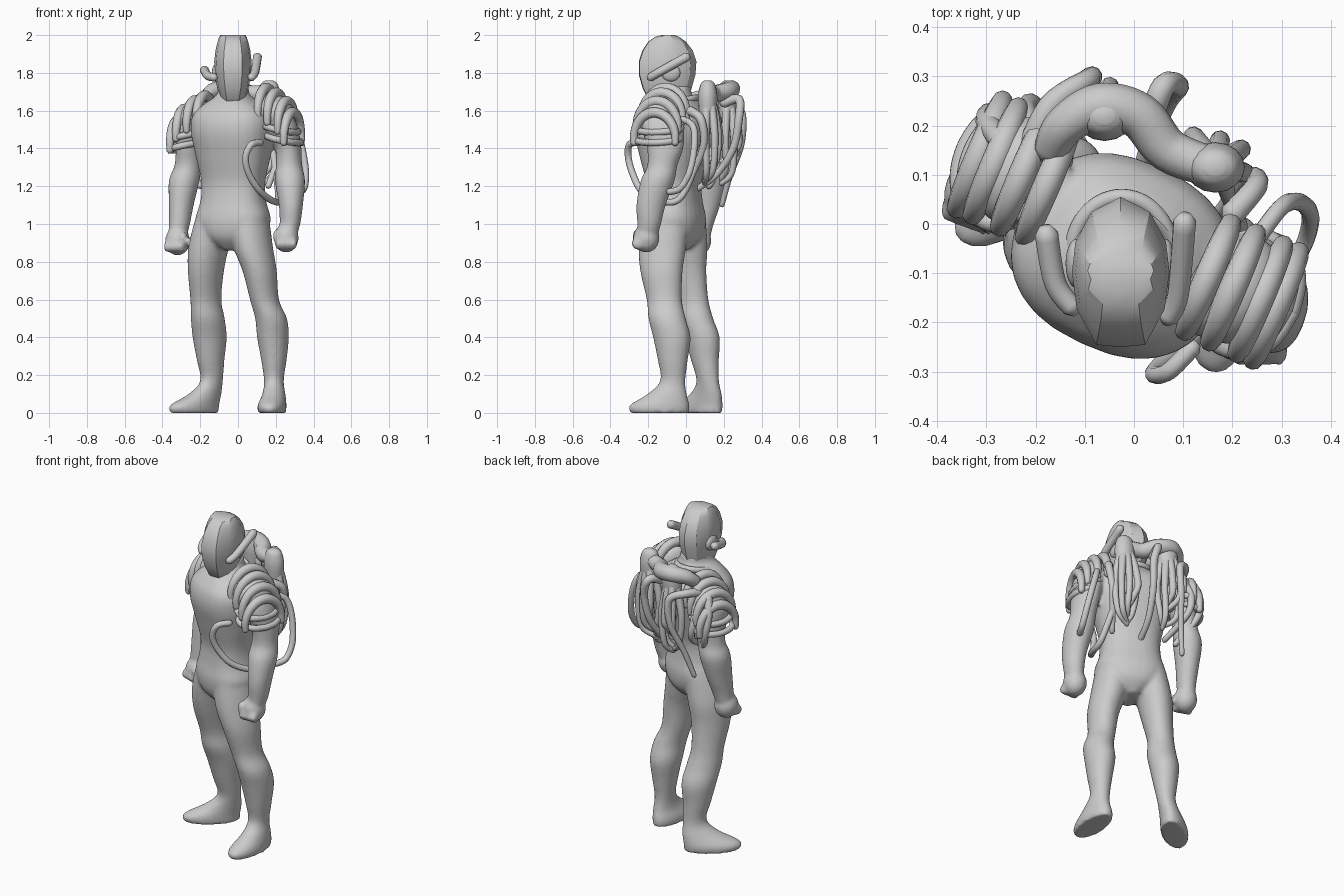
import bpy, bmesh, math, random
from mathutils import Vector, Matrix

cube = bpy.data.objects.get("Cube")
if cube:
    bpy.data.objects.remove(cube, do_unlink=True)

random.seed(4)
grey = bpy.data.materials.new("matte_grey")
grey.use_nodes = True
grey.diffuse_color = (0.6, 0.6, 0.6, 1)
grey.node_tree.nodes["Principled BSDF"].inputs["Base Color"].default_value = grey.diffuse_color


def finish(name, bm):
    bmesh.ops.recalc_face_normals(bm, faces=bm.faces)
    mesh = bpy.data.meshes.new(name)
    bm.to_mesh(mesh)
    bm.free()
    mesh.materials.append(grey)
    mesh.polygons.foreach_set("use_smooth", [True] * len(mesh.polygons))
    part = bpy.data.objects.new(name, mesh)
    bpy.context.collection.objects.link(part)
    return part


def turn_z(degrees):
    return Matrix.Rotation(math.radians(degrees), 3, 'Z')


def around(count):
    return [math.tau * i / count for i in range(count)]


def smooth_rows(rows, steps=5):
    """Catmull-Rom interpolation of rows of numbers."""
    out = []
    last = len(rows) - 1
    for i in range(last):
        before, start, end, after = (rows[max(0, min(last, i + k))] for k in (-1, 0, 1, 2))
        for step in range(steps):
            t = step / steps
            out.append([q + t * ((r - p) + t * (2*p - 5*q + 4*r - s + t * (3*(q - r) + s - p))) / 2
                        for p, q, r, s in zip(before, start, end, after)])
    return out + [list(rows[last])]


def skin(bm, rings):
    loops = [[bm.verts.new(point) for point in ring] for ring in rings]
    count = len(loops[0])
    for low, high in zip(loops, loops[1:]):
        for i in range(count):
            j = (i + 1) % count
            bm.faces.new((low[i], low[j], high[j], high[i]))
    bm.faces.new(loops[0][::-1])
    bm.faces.new(loops[-1])


def loft(bm, rows, power=2.0, count=28):
    """Stack of level rings: x, y, z, half width, half depth, yaw in degrees."""
    def bulge(value):
        return math.copysign(abs(value) ** (2 / power), value)
    rings = []
    for x, y, z, width, depth, yaw in smooth_rows(rows):
        rings.append([turn_z(yaw) @ Vector((bulge(math.cos(a)) * width, bulge(math.sin(a)) * depth, 0))
                      + Vector((x, y, z)) for a in around(count)])
    skin(bm, rings)


def limb(bm, centres, shape, low_yaw, high_yaw):
    """Loft of (height, half width, half depth) rings over the given centres."""
    low, high = shape[0][0], shape[-1][0]
    loft(bm, [(x, y, z, width, depth, low_yaw + (high_yaw - low_yaw) * (z - low) / (high - low))
              for (x, y), (z, width, depth) in zip(centres, shape)])


def ball(bm, centre, size, yaw=0):
    place = Matrix.Translation(centre) @ turn_z(yaw).to_4x4() @ Matrix.Diagonal((*size, 1))
    bmesh.ops.create_uvsphere(bm, u_segments=24, v_segments=16, radius=1, matrix=place)


def hose(name, points, thick, thin=None, swell=0, count=10):
    """Round-ended hose that tapers from thick to thin and may swell midway."""
    path = [Vector(row) for row in smooth_rows([tuple(p) for p in points], 6)]
    thin = thin or thick
    last = len(path) - 1
    radii = [thick + (thin - thick) * i / last + swell * math.sin(math.pi * i / last)
             for i in range(last + 1)]
    start, end = (path[0] - path[1]).normalized(), (path[-1] - path[-2]).normalized()
    path = [path[0] + start * thick * .7, *path, path[-1] + end * thin * .7]
    radii = [thick / 2, *radii, thin / 2]
    side = start.orthogonal().normalized()
    rings = []
    for i, (point, radius) in enumerate(zip(path, radii)):
        along = (path[min(i + 1, len(path) - 1)] - path[max(i - 1, 0)]).normalized()
        side = (side - along * side.dot(along)).normalized()
        up = along.cross(side)
        rings.append([point + radius * (side * math.cos(a) + up * math.sin(a)) for a in around(count)])
    bm = bmesh.new()
    skin(bm, rings)
    finish(name, bm)


def blend(part, voxel, repeat):
    remesh = part.modifiers.new("blend", 'REMESH')
    remesh.mode, remesh.voxel_size, remesh.use_smooth_shade = 'VOXEL', voxel, True
    soften = part.modifiers.new("soften", 'SMOOTH')
    soften.factor, soften.iterations = 0.5, repeat


# Body suit: torso, legs, boots, arms and fists blended into one skin
bm = bmesh.new()
torso = [(.86, .03, .08), (.93, .15, .14), (1.02, .2, .155), (1.12, .175, .14), (1.22, .17, .135),
         (1.35, .195, .165), (1.48, .22, .195), (1.57, .215, .185), (1.63, .16, .145),
         (1.68, .085, .1), (1.73, .075, .09)]
loft(bm, [(-.025, -.065, z, width, depth, -25) for z, width, depth in torso], 2.4)

# Legs share one shape; the left strides forward and the right turns its toes out
leg = [(0, .072, .157), (.04, .075, .16), (.1, .06, .105), (.17, .052, .067), (.28, .067, .08),
       (.4, .083, .1), (.5, .083, .1), (.6, .075, .095), (.75, .087, .115), (.88, .1, .13), (1.03, .1, .13)]
left_foot, right_foot = (.18, -.14), (-.23, .075)
limb(bm, [left_foot, left_foot, (.19, -.1), (.19, -.07), (.19, -.07), (.185, -.075), (.175, -.1),
          (.14, -.115), (.115, -.13), (.08, -.125), (.06, -.11)], leg, -6, -25)
limb(bm, [right_foot, right_foot, (-.175, .105), (-.14, .115), (-.145, .1), (-.15, .085), (-.16, .05),
          (-.17, .03), (-.17, 0), (-.155, -.01), (-.12, -.02)], leg, -50, -25)

# Arms share one shape too
arm = [(.93, .048, .055), (1, .055, .063), (1.1, .064, .078), (1.23, .08, .09), (1.31, .07, .08),
       (1.41, .07, .098), (1.52, .08, .11), (1.62, .07, .088)]
limb(bm, [(.26, -.205), (.275, -.195), (.28, -.185), (.275, -.15), (.27, -.125), (.265, -.11),
          (.235, -.125), (.2, -.13)], arm, 0, 0)
limb(bm, [(-.32, .075), (-.31, .085), (-.3, .105), (-.285, .125), (-.265, .13), (-.255, .125),
          (-.245, .11), (-.2, .09)], arm, -20, -20)

# Fists with curled fingers and thumb
for centre, yaw, inner in ((Vector((.255, -.21, .925)), 0, -1), (Vector((-.32, .065, .91)), -20, 1)):
    ball(bm, centre, (.066, .07, .077), yaw)
    for finger in range(4):
        knuckle = Vector((inner * (.027 * finger - .04), -.045, -.03))
        ball(bm, centre + turn_z(yaw) @ knuckle, (.018, .034, .032), yaw)
    ball(bm, centre + turn_z(yaw) @ Vector((inner * .05, -.045, .01)), (.02, .03, .04), yaw)
blend(finish("body_suit", bm), .011, 6)

# Helmet with a narrow front plate and a flat crown: height, front, back, half width
half = [(0, -1), (.5, -.97), (.9, -.5), (1, 0), (.93, .4), (.6, .8), (0, 1)]
outline = half + [(-x, y) for x, y in half[-2:0:-1]]
levels = [(1.62, -.16, 0, .055), (1.66, -.2, .015, .066), (1.72, -.23, .03, .083),
          (1.79, -.25, .05, .096), (1.86, -.25, .055, .099), (1.92, -.23, .035, .092),
          (1.965, -.2, 0, .081), (1.99, -.165, -.035, .073), (2, -.13, -.06, .067)]
bm = bmesh.new()
skin(bm, [[(x * width - .027, (front + back + y * (back - front)) / 2, z) for x, y in outline]
          for z, front, back, width in levels])
helmet = finish("helmet", bm)
bpy.context.view_layer.objects.active = helmet
helmet.select_set(True)
bpy.ops.object.shade_smooth_by_angle(angle=math.radians(28))
helmet.select_set(False)

# Ear covers, collar ring and helmet horns
for name, x in (("left_ear_cover", .063), ("right_ear_cover", -.117)):
    bm = bmesh.new()
    ball(bm, (x, -.08, 1.8), (.022, .05, .045))
    finish(name, bm)
hose("collar", [(.1 * math.cos(a) - .025, .115 * math.sin(a) - .06, 1.645 + .025 * math.sin(a))
                for a in around(12) + [0]], .017)
hose("left_horn", [(.07, -.19, 1.775), (.09, -.14, 1.805), (.103, .005, 1.885)], .021, .024)
hose("right_horn", [(-.125, -.17, 1.775), (-.16, -.12, 1.785), (-.178, -.02, 1.815)], .021, .024)

# Shoulder guards: a dome, hoses arching from front to back and bands on the arm
for side, out, base in (("left", 1, Vector((.215, -.135, 1.58))), ("right", -1, Vector((-.24, .11, 1.54)))):
    yaw = -23
    bm = bmesh.new()
    ball(bm, base, (.078, .115, .1), yaw)
    ball(bm, base + Vector((-out * .055, 0, .03)), (.055, .1, .08), yaw)
    blend(finish(side + "_shoulder_dome", bm), .012, 3)
    for k, (offset, height) in enumerate(((-.07, .14), (-.015, .115), (.045, .07), (.08, .01))):
        arch = [base + turn_z(yaw) @ Vector((out * offset, .12 * math.sin(a), height + .14 * (math.cos(a) - 1)))
                for a in (math.radians(20 * step) for step in range(-5, 6))]
        hose(f"{side}_shoulder_hose_{k}", arch, .018, swell=.01)
    for k in (1, 2):
        band = [base + turn_z(yaw) @ Vector((.083 * math.cos(a) + out * .015 * k, .12 * math.sin(a),
                                             -.02 - .055 * k - out * .02 * math.cos(a)))
                for a in around(12) + [0]]
        hose(f"{side}_arm_band_{k}", band, .018)

# Two pods on the back with trailing tendrils
pod = [(.36, .015), (.26, .042), (.16, .055), (.08, .06), (.02, .045), (0, .02)]
for name, x, y in (("left_pod", .165, .115), ("middle_pod", -.06, .22)):
    bm = bmesh.new()
    loft(bm, [(x, y, 1.76 - drop, radius, radius * .85, 0) for drop, radius in pod], count=16)
    finish(name, bm)
    for k in range(5):
        angle = math.radians(45 * k - 10)
        reach, low = random.uniform(.055, .08), random.uniform(1.2, 1.34)
        trail = [(x + reach * spread * math.cos(angle), y + reach * spread * math.sin(angle), z)
                 for spread, z in ((.3, 1.66), (.75, 1.56), (1, 1.44), (.7, low + .06))]
        hose(f"{name}_tendril_{k}", trail + [(x * .8, y * .85, low)], .025, .014)

# Hoses on the back
hose("pod_link_hose", [(-.17, .15, 1.66), (-.14, .2, 1.7), (-.07, .24, 1.715), (.01, .22, 1.705),
                       (.07, .15, 1.69), (.16, .115, 1.7)], .035, .04, swell=.01)
hose("back_hose_top", [(-.22, .13, 1.6), (-.17, .24, 1.62), (-.09, .295, 1.58), (-.1, .29, 1.42),
                       (-.15, .23, 1.25), (-.19, .19, 1.1)], .027, .014)
hose("back_hose_curl", [(.03, .2, 1.64), (.06, .28, 1.66), (.09, .28, 1.56), (.07, .25, 1.4),
                        (.03, .16, 1.26), (0, .05, 1.18)], .026, .016)
hose("right_arm_hose", [(-.27, .17, 1.6), (-.3, .21, 1.5), (-.28, .22, 1.36), (-.2, .12, 1.2)], .025, .017)
hose("right_side_hose", [(-.2, .17, 1.58), (-.22, .23, 1.48), (-.2, .23, 1.35), (-.17, .06, 1.24)], .026, .016)

# Hoses on the left side: chest loop, elbow loop and side loop
hose("chest_hose", [(.12, -.25, 1.43), (.07, -.3, 1.42), (.04, -.305, 1.35), (.06, -.28, 1.26),
                    (.12, -.23, 1.17), (.19, -.13, 1.12), (.215, -.02, 1.15), (.18, .09, 1.42)], .018)
hose("elbow_hose", [(.25, -.03, 1.56), (.3, .035, 1.52), (.335, .045, 1.42), (.358, .02, 1.28),
                    (.35, -.03, 1.19), (.32, -.09, 1.17)], .018)
hose("left_side_hose", [(.2, .02, 1.6), (.25, .08, 1.55), (.23, .09, 1.4), (.16, 0, 1.2)], .026, .016)
